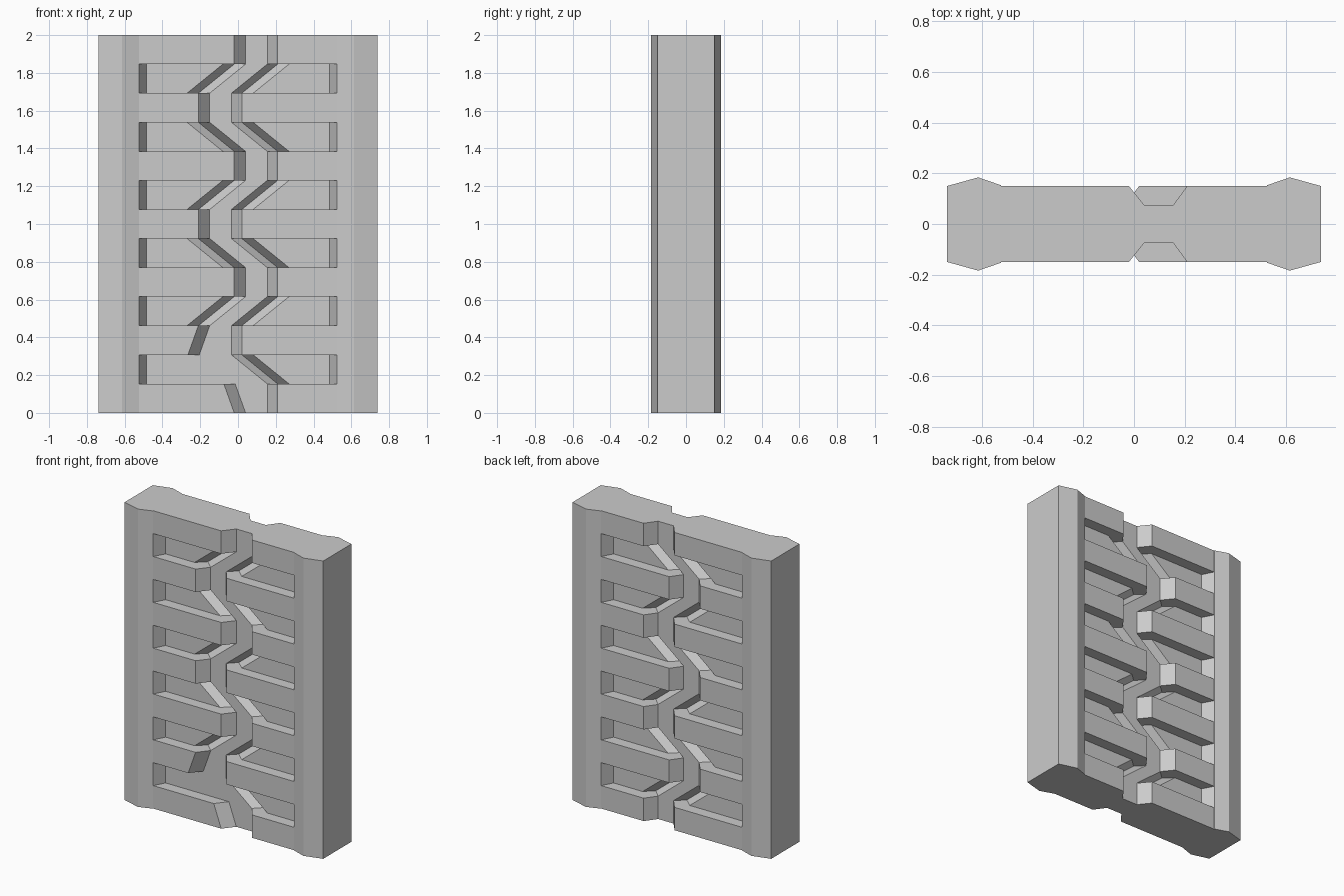
import bpy, bmesh

if "Cube" in bpy.data.objects:
    bpy.data.objects.remove(bpy.data.objects["Cube"])

ROWS = 13
H = 2.0 / ROWS
SHIFT = -0.19          # sideways jog of the centre channel
OUT, IN, DEEP = 0.15, 0.075, 0.02   # half depths: face, panel, valley

grey = bpy.data.materials.new("steel grey")
grey.diffuse_color = (0.6, 0.6, 0.6, 1)
grey.use_nodes = True
grey.node_tree.nodes["Principled BSDF"].inputs["Base Color"].default_value = grey.diffuse_color


def loft(name, bottom, top, z0, z1):
    """Closed solid between two matching xy outlines."""
    bm = bmesh.new()
    a = [bm.verts.new((x, y, z0)) for x, y in bottom]
    b = [bm.verts.new((x, y, z1)) for x, y in top]
    n = len(a)
    bm.faces.new(a)
    bm.faces.new(b)
    for i in range(n):
        j = (i + 1) % n
        bm.faces.new((a[i], a[j], b[j], b[i]))
    bmesh.ops.recalc_face_normals(bm, faces=bm.faces[:])
    me = bpy.data.meshes.new(name)
    bm.to_mesh(me)
    bm.free()
    me.materials.append(grey)
    ob = bpy.data.objects.new(name, me)
    bpy.context.collection.objects.link(ob)
    return ob


def slat(o, skew=0.0):
    """Half outline of a full-depth slat with the channel cut across it."""
    return [(-0.61, OUT), (-0.02 + o + skew, OUT), (0.04 + o + skew, IN),
            (0.155 + o, IN), (0.21 + o, OUT), (0.61, OUT)]


def bay(o, left_valley=DEEP):
    """Half outline of a recessed bay with a valley each side of the channel."""
    return [(-0.61, OUT), (-0.525, OUT), (-0.485, IN),
            (-0.08 + o, IN), (-0.02 + o, left_valley), (0.04 + o, IN),
            (0.155 + o, IN), (0.21 + o, DEEP), (0.27 + o, IN),
            (0.485, IN), (0.525, OUT), (0.61, OUT)]


def outline(front, back):
    return [(x, -y) for x, y in front] + back[::-1]


def jog(row):
    """Channel offset in a slat row: right, left, right ..."""
    return 0.0 if row % 4 == 0 else SHIFT


for r in range(ROWS):
    z0, z1 = r * H, (r + 1) * H
    if r % 2 == 0:
        o = jog(r)
        # the two lowest slats have a slanted left edge on the front
        low = -0.055 if r == 2 else 0.0
        high = -0.055 if r == 0 else 0.0
        loft(f"slat_{r // 2 + 1}", outline(slat(o, low), slat(o)),
             outline(slat(o, high), slat(o)), z0, z1)
    else:
        lo, hi = jog(r - 1), jog(r + 1)
        # the lowest bay is flush with the channel on its front left
        v = IN if r == 1 else DEEP
        loft(f"recessed_bay_{r // 2 + 1}", outline(bay(lo, v), bay(lo)),
             outline(bay(hi, v), bay(hi)), z0, z1)

# side rails with a ridged front and back
half = [(0.525, 0.153), (0.615, 0.184), (0.738, OUT)]
for name, s in (("left_rail", -1), ("right_rail", 1)):
    pts = [(s * x, y) for x, y in outline(half, half)]
    loft(name, pts, pts, 0, 2)
